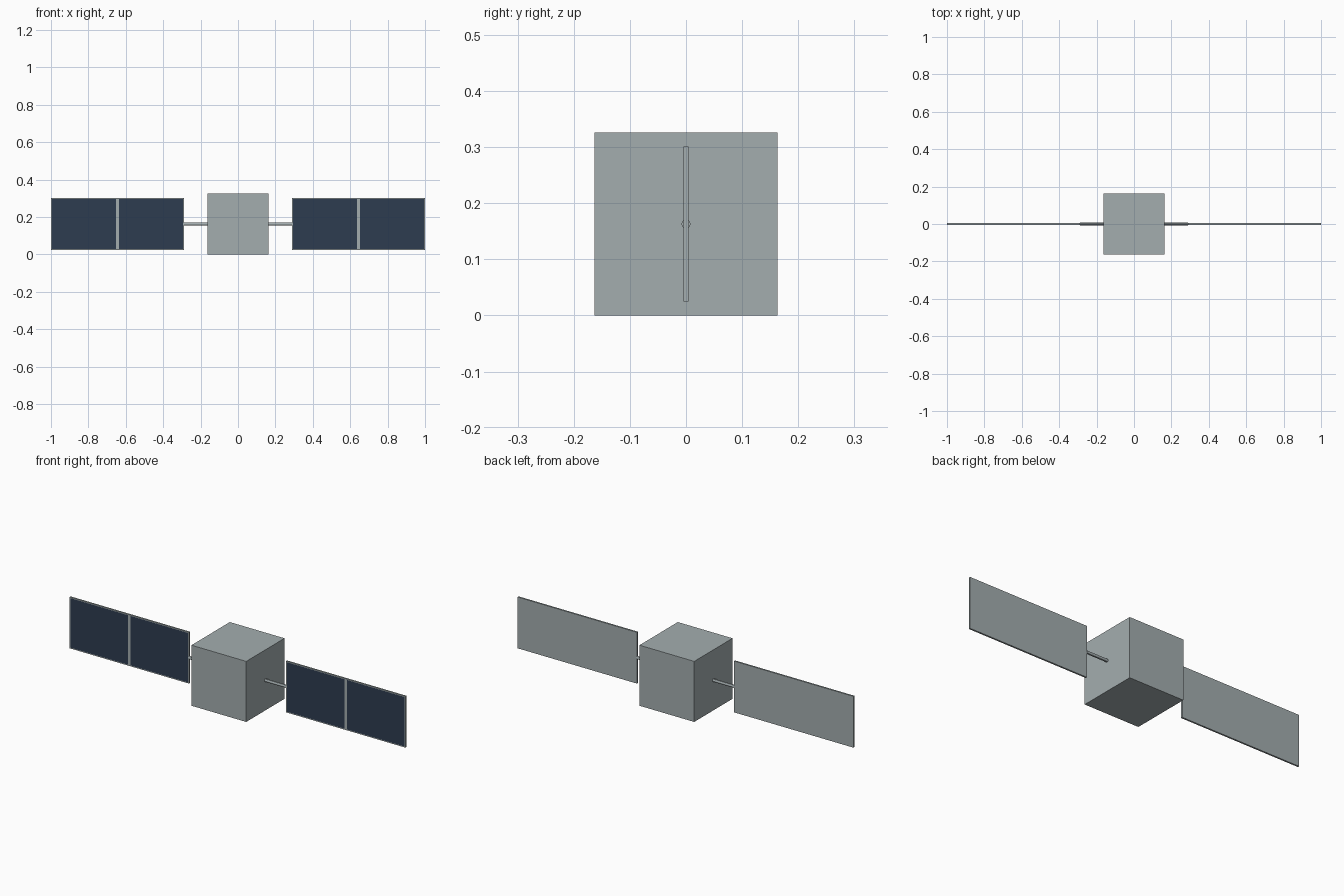
import bpy, bmesh
from mathutils import Matrix, Vector

cube = bpy.data.objects.get("Cube")
if cube:
    bpy.data.objects.remove(cube, do_unlink=True)


def material(name, rgb):
    m = bpy.data.materials.new(name)
    m.use_nodes = True
    m.diffuse_color = (*rgb, 1)
    m.node_tree.nodes["Principled BSDF"].inputs["Base Color"].default_value = (*rgb, 1)
    return m


grey = material("light grey metal", (0.37, 0.42, 0.43))
navy = material("navy solar cell", (0.027, 0.045, 0.081))

SIZE = 0.326              # body edge length
MID = SIZE / 2            # height of the booms and panels
INNER, OUTER = 0.29, 1.0  # panel span along x
HEIGHT, THICK = 0.276, 0.009
BORDER, STRIP = 0.005, 0.015


def finish(name, bm, materials):
    mesh = bpy.data.meshes.new(name)
    bm.to_mesh(mesh)
    bm.free()
    for m in materials:
        mesh.materials.append(m)
    obj = bpy.data.objects.new(name, mesh)
    bpy.context.collection.objects.link(obj)
    return obj


def box(center, size):
    bm = bmesh.new()
    bmesh.ops.create_cube(bm, size=1, matrix=Matrix.Translation(center) @ Matrix.Diagonal((*size, 1)))
    return bm


# Cubic body
finish("body", box((0, 0, MID), (SIZE, SIZE, SIZE)), [grey])

for side, sign in (("left", 1), ("right", -1)):
    # Round boom from the body to the panel
    bm = bmesh.new()
    place = Matrix.Translation((sign * (MID + INNER) / 2, 0, MID)) @ Matrix.Rotation(1.5707963, 4, "Y")
    bmesh.ops.create_cone(bm, cap_ends=True, segments=12, radius1=0.008, radius2=0.008,
                          depth=INNER - MID, matrix=place)
    finish(side + "_boom", bm, [grey])
    bpy.context.view_layer.objects.active = bpy.data.objects[side + "_boom"]
    bpy.ops.object.select_all(action="DESELECT")
    bpy.context.object.select_set(True)
    bpy.ops.object.shade_smooth_by_angle()

    # Panel, cut along the frame and centre strip
    center = Vector((sign * (INNER + OUTER) / 2, 0, MID))
    length = OUTER - INNER
    bm = box(center, (length, THICK, HEIGHT))
    half_x, half_z = length / 2 - BORDER, HEIGHT / 2 - BORDER
    cuts = [((x, 0, 0), (1, 0, 0)) for x in (-half_x, -STRIP / 2, STRIP / 2, half_x)]
    cuts += [((0, 0, z), (0, 0, 1)) for z in (-half_z, half_z)]
    for point, normal in cuts:
        bmesh.ops.bisect_plane(bm, geom=bm.verts[:] + bm.edges[:] + bm.faces[:],
                               plane_co=center + Vector(point), plane_no=normal)
    # Cells on the front face only
    bm.normal_update()
    for f in bm.faces:
        p = f.calc_center_median() - center
        if f.normal.y < -0.5 and STRIP / 2 < abs(p.x) < half_x and abs(p.z) < half_z:
            f.material_index = 1
    finish(side + "_solar_panel", bm, [grey, navy])
